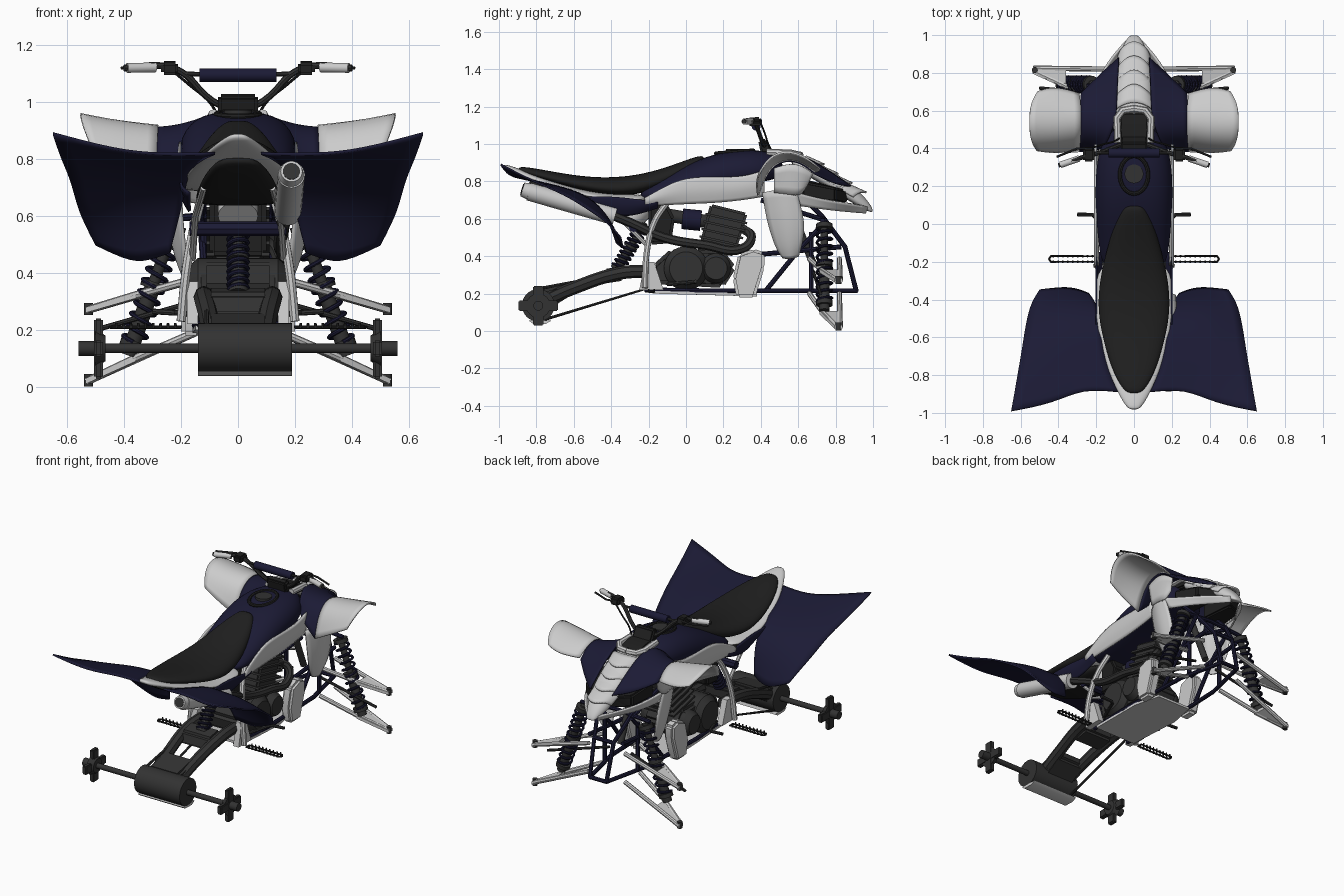
import bpy, bmesh, math
from mathutils import Vector

if "Cube" in bpy.data.objects:
    bpy.data.objects.remove(bpy.data.objects["Cube"])

def mat(name, c):
    m = bpy.data.materials.new(name)
    m.diffuse_color = (*c, 1)
    m.use_nodes = True
    m.node_tree.nodes["Principled BSDF"].inputs["Base Color"].default_value = m.diffuse_color
    return m

NAVY = mat("navy", (.011, .0105, .035))
BLACK = mat("black", (.014, .014, .014))
DARK = mat("dark_metal", (.032, .032, .032))
WHITE = mat("white", (.68, .68, .68))

def finish(ob, m, mirror=False, sub=0, thick=0):
    if m: ob.data.materials.append(m)
    bpy.ops.object.select_all(action='DESELECT')
    ob.select_set(True)
    bpy.context.view_layer.objects.active = ob
    if mirror:
        ob.modifiers.new("mirror", 'MIRROR')
    if sub:
        s = ob.modifiers.new("sub", 'SUBSURF')
        s.levels = s.render_levels = sub
        s.boundary_smooth = 'PRESERVE_CORNERS'
        bpy.ops.object.shade_smooth()
    else:
        bpy.ops.object.shade_smooth_by_angle(angle=math.radians(35))
    if thick:
        s = ob.modifiers.new("solid", 'SOLIDIFY')
        s.thickness, s.offset = thick, 0
    return ob

def mesh(name, v, f, m, **k):
    me = bpy.data.meshes.new(name)
    me.from_pydata(v, [], f)
    bm = bmesh.new(); bm.from_mesh(me)
    bmesh.ops.recalc_face_normals(bm, faces=bm.faces)
    bm.to_mesh(me); bm.free()
    ob = bpy.data.objects.new(name, me)
    bpy.context.collection.objects.link(ob)
    return finish(ob, m, **k)

def sheet(name, rows, m, mirror=True, sub=2, thick=.01, caps=False):
    n = len(rows[0])
    f = [(i*n+j, i*n+j+1, i*n+n+j+1, i*n+n+j) for i in range(len(rows)-1) for j in range(n-1)]
    if caps:
        f += [tuple(range(n)), tuple(range(len(rows)*n-n, len(rows)*n))]
    return mesh(name, [p for r in rows for p in r], f, m, mirror=mirror, sub=sub, thick=thick)

def body(name, stations, m):
    """Closed rounded body from stations (y, half width, bottom, top)."""
    rows = [[(0, y, b), (w, y, b), (w*1.02, y, b+.6*(t-b)), (w*.65, y, t), (0, y, t+.005)] for y, w, b, t in stations]
    return sheet(name, rows, m, thick=0, caps=True)

def hull(name, pts, m, mirror=False, bevel=0):
    bm = bmesh.new()
    for p in pts: bm.verts.new(p)
    bmesh.ops.convex_hull(bm, input=bm.verts)
    bmesh.ops.dissolve_limit(bm, angle_limit=.02, verts=bm.verts, edges=bm.edges)
    if bevel:
        bmesh.ops.bevel(bm, geom=bm.edges[:], offset=bevel, segments=2, affect='EDGES')
    me = bpy.data.meshes.new(name); bm.to_mesh(me); bm.free()
    ob = bpy.data.objects.new(name, me)
    bpy.context.collection.objects.link(ob)
    return finish(ob, m, mirror)

def prism(name, x0, x1, yz, m, mirror=False, bevel=0):
    return hull(name, [(x, y, z) for x in (x0, x1) for y, z in yz], m, mirror, bevel)

def tube(name, pts, r, m, mirror=False, smooth=False, closed=False):
    cu = bpy.data.curves.new(name, 'CURVE')
    cu.dimensions, cu.bevel_depth, cu.bevel_resolution, cu.use_fill_caps = '3D', r, 2, True
    sp = cu.splines.new('BEZIER' if smooth else 'POLY')
    if smooth:
        sp.bezier_points.add(len(pts)-1)
        for b, p in zip(sp.bezier_points, pts):
            b.co = p; b.handle_left_type = b.handle_right_type = 'AUTO'
    else:
        sp.points.add(len(pts)-1)
        for b, p in zip(sp.points, pts): b.co = (*p, 1)
    sp.resolution_u, sp.use_cyclic_u = 6, closed
    ob = bpy.data.objects.new(name, cu)
    bpy.context.collection.objects.link(ob)
    bpy.ops.object.select_all(action='DESELECT')
    ob.select_set(True); bpy.context.view_layer.objects.active = ob
    bpy.ops.object.convert(target='MESH')
    return finish(bpy.context.object, m, mirror)

def cyl(name, a, b, r, m, r2=None, mirror=False, n=24):
    a, b = Vector(a), Vector(b)
    q = (b-a).to_track_quat('Z', 'Y')
    v = [p + q @ Vector((rr*math.cos(t), rr*math.sin(t), 0)) for p, rr in ((a, r), (b, r2 or r))
         for t in (2*math.pi*i/n for i in range(n))]
    f = [(i, (i+1) % n, n+(i+1) % n, n+i) for i in range(n)] + [tuple(range(n)), tuple(range(n, 2*n))]
    return mesh(name, v, f, m, mirror=mirror)

def shock(name, a, b, r, mirror):
    a, b = Vector(a), Vector(b)
    q = (b-a).to_track_quat('Z', 'Y'); L = (b-a).length
    cyl(name+"_body", a, a.lerp(b, .5), r*.7, DARK, mirror=mirror)
    cyl(name+"_rod", a, b, r*.5, DARK, mirror=mirror)
    for i, t in enumerate((.06, .5, .93)):
        cyl(f"{name}_collar_{i}", a.lerp(b, t), a.lerp(b, t+.05), r*1.1, DARK, mirror=mirror)
    N = 10
    tube(name+"_spring", [a + q @ Vector((r*math.cos(i*math.pi/6), r*math.sin(i*math.pi/6), L*(.1+.84*i/(12*N))))
         for i in range(12*N+1)], .008, NAVY, mirror)

# Rear fenders
sheet("rear_fender", [
    [(.24, -.37, .47), (.30, -.345, .45), (.37, -.335, .435), (.50, -.35, .50)],
    [(.2, -.42, .62), (.29, -.41, .61), (.38, -.40, .59), (.545, -.42, .585)],
    [(.18, -.52, .72), (.29, -.51, .71), (.4, -.50, .70), (.57, -.52, .65)],
    [(.17, -.65, .765), (.29, -.65, .765), (.4, -.65, .76), (.59, -.65, .735)],
    [(.13, -.8, .8), (.28, -.79, .795), (.42, -.81, .80), (.62, -.82, .80)],
    [(.08, -.89, .82), (.27, -.87, .815), (.43, -.95, .83), (.65, -.99, .89)]], NAVY)

# Seat, tail tray and tank
body("seat", [(-.9, .04, .85, .88), (-.8, .11, .82, .865), (-.6, .17, .76, .828), (-.45, .195, .73, .815),
              (-.3, .185, .72, .823), (-.15, .15, .76, .855), (0, .105, .84, .91), (.1, .05, .9, .945)], BLACK)
body("tail_tray", [(-.985, .03, .865, .895), (-.9, .085, .83, .868), (-.75, .15, .775, .81), (-.55, .198, .715, .75),
                   (-.4, .21, .68, .73), (-.2, .2, .69, .73)], WHITE)
body("tank", [(-.25, .17, .68, .76), (-.1, .19, .7, .83), (0, .2, .72, .885), (.15, .208, .76, .945),
              (.3, .203, .78, .966), (.42, .18, .8, .96), (.52, .1, .82, .94)], NAVY)
body("under_tail", [(-.85, .08, .775, .82), (-.6, .14, .68, .75), (-.4, .15, .63, .7), (-.2, .15, .64, .7)], BLACK)
tube("tank_trim", [(.075*math.cos(t), .26+.1*math.sin(t), .957+.008*math.sin(t)) for t in (i*math.pi/10 for i in range(20))], .011, BLACK, closed=True)
cyl("fuel_cap", (0, .265, .94), (0, .265, .972), .05, DARK)

# Side panels
sheet("side_panel", [[(.19, y, b), (.212, y, (b+t)/2), (.202, y, t)] for y, b, t in
      [(-.22, .67, .71), (-.1, .675, .78), (0, .68, .82), (.15, .685, .825), (.3, .7, .82), (.42, .72, .86)]], WHITE)
sheet("rear_side_panel", [[(.17, y, b), (.2, y, (b+t)/2), (.2, y, t)] for y, b, t in
      [(-.55, .68, .72), (-.4, .62, .72), (-.3, .61, .71), (-.15, .66, .69)]], NAVY)
sheet("radiator_shroud", [[(.2, .41, .74), (.26, .5, .76), (.25, .59, .75)], [(.2, .43, .6), (.26, .54, .6), (.23, .64, .58)],
      [(.18, .48, .44), (.23, .55, .45), (.21, .62, .46)], [(.17, .52, .39), (.2, .56, .385), (.18, .6, .4)]], WHITE)

# Front fenders and cowl
sheet("front_fender", [
    [(.29, .385, .72), (.42, .375, .79), (.515, .39, .84)],
    [(.285, .43, .86), (.42, .43, .90), (.55, .44, .93)],
    [(.28, .52, .925), (.42, .52, .94), (.555, .54, .97)],
    [(.28, .62, .91), (.42, .63, .92), (.55, .64, .93)],
    [(.29, .69, .85), (.42, .73, .86), (.51, .7, .88)]], WHITE)
sheet("front_cowl", [
    [(.16, .4, .87), (.21, .39, .79), (.29, .385, .72)],
    [(.12, .48, .955), (.2, .46, .91), (.285, .43, .86)],
    [(.09, .58, .95), (.19, .56, .93), (.28, .53, .92)],
    [(.09, .7, .9), (.18, .68, .885), (.285, .62, .9)],
    [(.08, .88, .775), (.17, .8, .785), (.28, .69, .84)]], NAVY)

# Nose with overlapping chevron plates
body("nose", [(.56, .1, .87, .945), (.65, .1, .83, .925), (.75, .1, .77, .875), (.88, .085, .69, .785), (.96, .05, .645, .71), (1, .025, .63, .65)], WHITE)
for i in range(4):
    y, z = .65+.075*i, .935-.05*i
    sheet(f"nose_plate_{i}", [[(0, y, z), (.07, y-.02, z-.005), (.105-.004*i, y-.05, z-.03)],
          [(0, y+.105, z-.05), (.065, y+.06, z-.035), (.1-.006*i, y+.02, z-.07)]], WHITE)
tube("dash_surround", [(.085, .43, .955), (.09, .56, .95), (.06, .6, .94), (0, .61, .94)], .02, WHITE, True)
prism("dash", -.075, .075, [(.42, .92), (.42, .965), (.5, .97), (.59, .945), (.58, .9)], BLACK, bevel=.01)

# Headlights with rims
hull("headlight", [(.2, .62, .8), (.2, .62, .7), (.05, .86, .68), (.05, .88, .75), (.17, .8, .765), (.17, .8, .69), (.05, .6, .7), (.05, .6, .82)], BLACK, True, .01)
sheet("headlight_rim", [[(.26, .56, .75), (.23, .6, .67)], [(.21, .72, .705), (.18, .74, .65)], [(.14, .86, .685), (.1, .85, .64)], [(.04, .97, .665), (.03, .96, .63)]], WHITE)
sheet("headlight_cheek", [[(.275, .47, .87), (.25, .47, .74)], [(.28, .56, .9), (.265, .56, .73)], [(.28, .63, .88), (.255, .61, .72)], [(.26, .68, .84), (.24, .64, .77)]], WHITE)

# Frame
for i, p in enumerate([
    [(.13, -.22, .22), (.15, .1, .215), (.13, .6, .215), (.06, .91, .215)],
    [(.06, .91, .215), (.07, .85, .45), (.12, .73, .61), (.14, .58, .76)],
    [(.13, .43, .22), (.12, .6, .43), (.13, .75, .59)], [(.12, .67, .22), (.12, .67, .53)],
    [(.12, .4, .41), (.12, .83, .45)], [(.13, .4, .7), (.13, .75, .59)],
    [(0, .91, .215), (.06, .91, .215)], [(0, .85, .45), (.07, .85, .45)], [(0, .73, .61), (.25, .73, .59)]]):
    tube(f"frame_tube_{i}", p, .013, NAVY, True)
tube("rear_frame_tube", [(.2, -.22, .23), (.18, -.21, .42), (.15, -.17, .58), (.12, -.1, .69)], .017, WHITE, True, True)
tube("sub_frame_tube", [(.16, -.2, .45), (.15, -.35, .6), (.12, -.6, .7)], .012, WHITE, True)
tube("cross_tube", [(-.17, -.28, .555), (.17, -.28, .555)], .026, NAVY)
prism("frame_bracket", .14, .18, [(-.25, .22), (-.22, .37), (-.17, .37), (-.12, .22)], WHITE, True)
hull("belly_plate", [(x*s, y, z+h) for x, y, z in ((.15, -.18, .2), (.16, .2, .19), (.12, .38, .185)) for s in (-1, 1) for h in (0, .015)], WHITE)
prism("heel_guard", .13, .2, [(.28, .41), (.36, .44), (.42, .42), (.42, .34), (.37, .18), (.27, .18), (.25, .28)], WHITE, True, .015)

# Engine
prism("crankcase", -.13, .13, [(-.16, .25), (-.18, .35), (-.08, .44), (.2, .43), (.27, .34), (.2, .23)], DARK, bevel=.02)
for side, y, r in (("clutch", 0, .118), ("flywheel", .16, .08)):
    cyl(side+"_housing", (-.14, y, .335), (.14, y, .335), r, DARK, n=32)
    cyl(side+"_cover", (.14, y, .335), (.175, y, .335), r, DARK, r*.75, True, 32)
prism("cylinder_block", -.09, .09, [(.06, .42), (.13, .68), (.33, .63), (.26, .4)], DARK, bevel=.012)
for i in range(5):
    d = .04*i
    prism(f"cooling_fin_{i}", -.11, .11, [(.06+d*.27, .46+d), (.063+d*.27, .472+d), (.285+d*.27, .422+d), (.282+d*.27, .41+d)], DARK)
cyl("air_filter", (0, -.02, .6), (0, .08, .59), .055, NAVY)
cyl("filter_joint", (0, -.1, .62), (0, .14, .58), .035, DARK)
prism("airbox", -.1, .1, [(-.2, .46), (-.2, .66), (-.1, .68), (-.06, .6), (-.08, .47)], BLACK, bevel=.015)
cyl("oil_tank", (0, -.3, .6), (0, -.22, .68), .07, WHITE)

# Exhaust
tube("exhaust_pipe", [(.06, .3, .55), (.12, .35, .5), (.15, .3, .44), (.16, .1, .46), (.15, -.12, .5), (.16, -.3, .58), (.175, -.42, .63)], .025, DARK, smooth=True)
cyl("muffler", (.175, -.38, .613), (.187, -.84, .745), .048, WHITE)
cyl("muffler_tip", (.186, -.83, .743), (.188, -.875, .757), .046, WHITE, .038)
cyl("muffler_outlet", (.187, -.86, .752), (.188, -.878, .7575), .03, DARK)

# Swingarm, axle and hubs
tube("swingarm_beam", [(.12, -.2, .32), (.12, -.35, .31), (.1, -.6, .23), (.09, -.76, .16)], .035, DARK, True, True)
prism("swingarm_bridge", -.11, .11, [(-.33, .27), (-.33, .35), (-.44, .33), (-.46, .25)], DARK, bevel=.015)
prism("swingarm_rear", -.11, .11, [(-.6, .2), (-.6, .26), (-.78, .22), (-.76, .1)], DARK, bevel=.015)
cyl("axle_carrier", (-.14, -.79, .137), (.19, -.79, .137), .087, DARK, n=32)
prism("skid_plate", -.14, .19, [(-.84, .055), (-.82, .04), (-.75, .038), (-.72, .055)], WHITE)
cyl("axle", (-.56, -.79, .135), (.56, -.79, .135), .017, DARK)
cyl("axle_end", (.5, -.79, .135), (.56, -.79, .135), .026, DARK, mirror=True)
cyl("hub_disc", (.465, -.79, .135), (.5, -.79, .135), .045, DARK, .065, True)
for i in range(2):
    c, s = math.cos(i*math.pi/2), math.sin(i*math.pi/2)
    prism(f"hub_arm_{i}", .475, .505, [(-.79+u*c-v*s, .135+u*s+v*c) for u in (-.105, .105) for v in (-.028, .028)], DARK, True, .006)
tube("chain", [(-.11, -.22, .3), (-.11, -.5, .28), (-.11, -.77, .23), (-.11, -.86, .17), (-.11, -.84, .08), (-.11, -.76, .06), (-.11, -.2, .23)], .008, DARK, closed=True)
shock("rear_shock", (0, -.38, .31), (0, -.22, .58), .034, False)

# Front suspension
shock("front_shock", (.385, .74, .11), (.22, .74, .58), .04, True)
for n, z, dz in (("lower", .2, .18), ("upper", .385, .115)):
    e = z-dz
    tube(n+"_arm_rear", [(.13, .66, z), (.36, .73, z-.55*dz), (.53, .81, e)], .014, WHITE, True)
    tube(n+"_arm_front", [(.13, .82, z), (.53, .825, e)], .014, WHITE, True)
    hull(n+"_arm_plate", [(x, y, zz+h) for x, y, zz in ((.36, .715, z-.56*dz), (.36, .83, z-.58*dz), (.535, .835, e), (.535, .795, e)) for h in (-.01, .01)], WHITE, True)
    cyl(n+"_ball_joint", (.525, .815, e-.018), (.525, .815, e+.025), .016, DARK, mirror=True)
tube("tie_rod", [(.08, .68, .32), (.5, .72, .2)], .009, DARK, True)

# Foot pegs and pedals
tube("foot_peg", [(.2, -.2, .21), (.44, -.2, .21), (.45, -.185, .21), (.44, -.17, .21), (.2, -.17, .21)], .006, BLACK, True, closed=True)
for i in range(9):
    for y in (-.2, -.17):
        cyl(f"peg_tooth_{i}", (.22+.026*i, y, .205), (.22+.026*i, y, .225), .007, BLACK, .004, True, 6)
tube("pedal", [(.15, -.1, .25), (.2, .03, .26), (.22, .05, .26), (.3, .05, .265)], .01, DARK, True)

# Handlebar
tube("handlebar", [(0, .42, .985), (.06, .42, .99), (.11, .405, 1.02), (.19, .375, 1.1), (.25, .36, 1.125), (.4, .31, 1.12)], .012, DARK, True, True)
cyl("grip", (.29, .347, 1.122), (.39, .313, 1.12), .017, WHITE, mirror=True)
tube("bar_brace", [(0, .375, 1.095), (.2, .375, 1.1)], .008, DARK, True)
cyl("bar_pad", (-.135, .375, 1.095), (.135, .375, 1.095), .024, NAVY)
prism("switch_block", .21, .27, [(.33, 1.095), (.33, 1.14), (.4, 1.145), (.41, 1.1)], BLACK, True, .01)
tube("brake_lever", [(.25, .4, 1.125), (.3, .4, 1.12), (.41, .355, 1.12)], .006, DARK, True)
tube("brake_cable", [(.23, .4, 1.11), (.17, .42, 1.06), (.1, .44, 1.0), (.06, .47, .93)], .005, BLACK, True, True)
prism("bar_clamp", -.07, .07, [(.4, .95), (.385, 1.02), (.43, 1.03), (.47, .95)], BLACK, bevel=.01)
cyl("steering_stem", (0, .42, 1), (0, .68, .36), .02, DARK)
